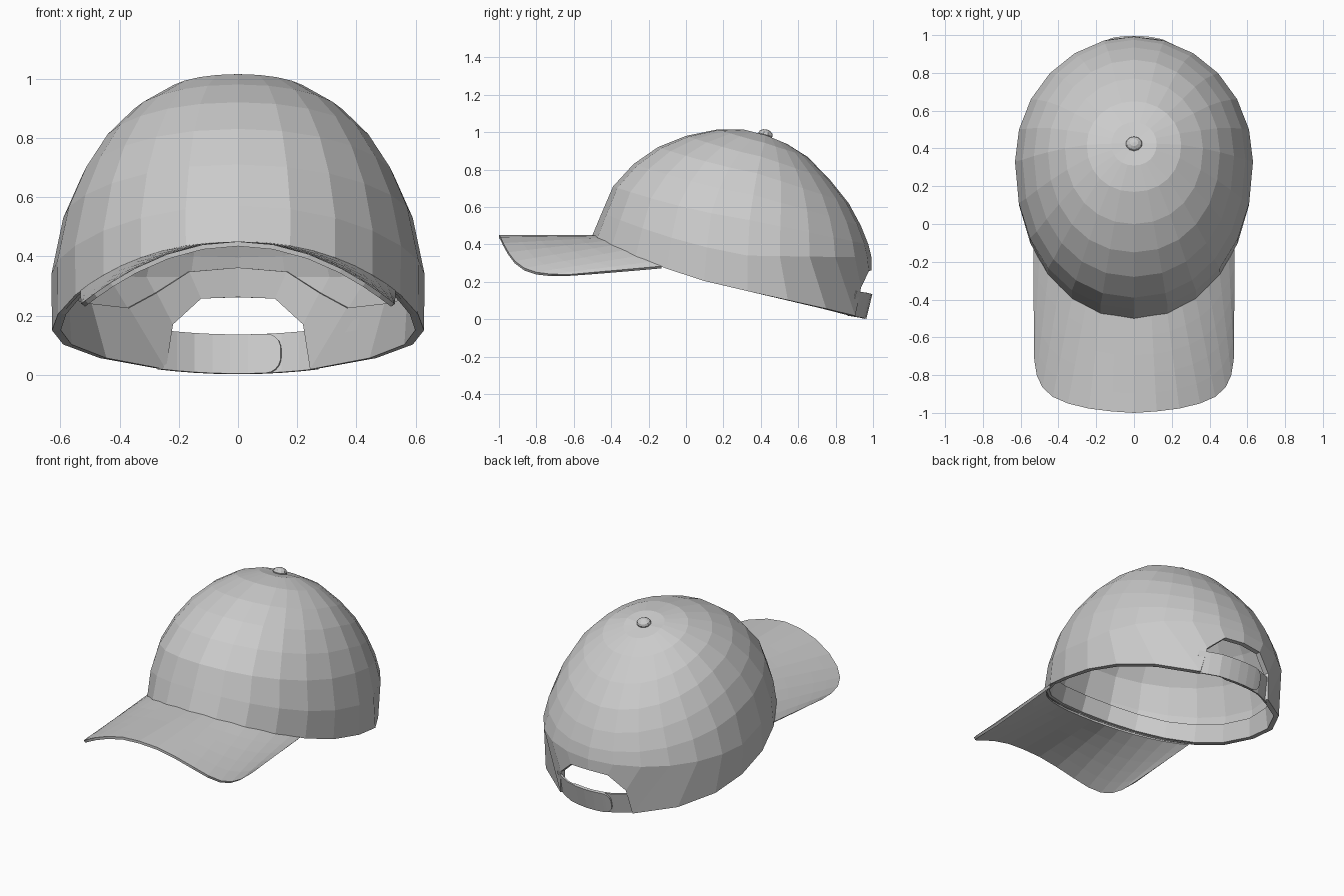
import bpy, bmesh
from math import sin, cos, pi, radians, sqrt, copysign
from mathutils import Vector

if "Cube" in bpy.data.objects:
    bpy.data.objects.remove(bpy.data.objects["Cube"])

COLS = 24
CENTRE = Vector((0, 0.33, 0))
# Crown rings, top to bottom: front y, front z, side x, side z, back y, back z, centre y
RINGS = [
    (0.31, 1.014, 0.12, 0.985, 0.54, 0.937, 0.425),
    (0.17, 1.015, 0.25, 0.943, 0.65, 0.868, 0.42),
    (0.00, 0.980, 0.365, 0.870, 0.77, 0.745, 0.40),
    (-0.15, 0.92, 0.455, 0.780, 0.87, 0.620, 0.38),
    (-0.28, 0.83, 0.53, 0.665, 0.935, 0.50, 0.36),
    (-0.39, 0.71, 0.59, 0.53, 0.975, 0.40, 0.34),
    (-0.45, 0.57, 0.63, 0.34, 0.992, 0.33, 0.33),
    (-0.50, 0.45, 0.628, 0.15, 0.957, 0.01, 0.33),
]
LAST = len(RINGS) - 1
# Rim columns around the back opening: steps from back -> (angle from back, height)
ARCH = {0: (0, 0.262), 1: (12, 0.257), 2: (21.5, 0.17), 3: (24, 0.018),
        4: (48, None), 5: (70, None)}


def ring_point(k, t):
    """Point on ring k; t = 0 at the front, pi at the back."""
    fy, fz, sx, sz, by, bz, cy = RINGS[k]
    s, c = sin(t), cos(t)
    if c > 0:
        s = copysign(abs(s) ** 0.94, s)
        bend = 0.4 * k / LAST
        w = (1 - bend) * c + bend * c * c
        return Vector((sx * s, cy + (fy - cy) * c ** 0.94, sz + (fz - sz) * w))
    return Vector((sx * s, cy - (by - cy) * c, sz - (bz - sz) * c))


def rim_point(i):
    """Bottom edge of the crown, lifted into an arch at the back."""
    steps = i - COLS // 2
    if abs(steps) not in ARCH:
        return ring_point(LAST, 2 * pi * i / COLS)
    angle, z = ARCH[abs(steps)]
    p = ring_point(LAST, pi + copysign(radians(angle), steps))
    if z is not None:
        p.y += 0.035 * z / 0.26
        p.z = z
    return p


def grid_object(name, rows, closed=False, thickness=0.0, offset=-1.0):
    """Quad surface through rows of points, optionally thickened."""
    bm = bmesh.new()
    vs = [[bm.verts.new(p) for p in row] for row in rows]
    n = len(rows[0])
    for a, b in zip(vs, vs[1:]):
        for j in range(n if closed else n - 1):
            m = (j + 1) % n
            bm.faces.new((a[j], b[j], b[m], a[m]))
    bmesh.ops.remove_doubles(bm, verts=bm.verts, dist=1e-5)
    mesh = bpy.data.meshes.new(name)
    bm.to_mesh(mesh)
    bm.free()
    ob = bpy.data.objects.new(name, mesh)
    bpy.context.collection.objects.link(ob)
    if thickness:
        mod = ob.modifiers.new("thickness", 'SOLIDIFY')
        mod.thickness = thickness
        mod.offset = offset
    return ob


# Crown: domed shell with an arched opening at the back
apex = Vector((0, 0.43, 0.978))
rows = [[apex.copy() for i in range(COLS)]]
rows += [[ring_point(k, 2 * pi * i / COLS) for i in range(COLS)] for k in range(LAST)]
rim = [rim_point(i) for i in range(COLS)]
rows.append(rim)
grid_object("crown", rows, closed=True, thickness=0.012)

# Sweatband: thicker strip inside the rim, following the arch
inner_low, inner_top, outer_top = [], [], []
for p, above in zip(rim, rows[-2]):
    up = above - p
    q = p + up.normalized() * max(0.10, 0.66 * up.length)
    inward = (CENTRE - Vector((p.x, p.y, 0))).normalized()
    inner_low.append(p + inward * 0.03)
    inner_top.append(q + inward * 0.033)
    outer_top.append(q + inward * 0.02)
grid_object("sweatband", [rim, inner_low, inner_top, outer_top], closed=True)

# Bill: lofted from the front rim to a rounded, arched outer edge
half = [(0, 0, -1.0), (7.5, 0.12, -0.992), (15, 0.24, -0.977), (22.5, 0.35, -0.95),
        (30, 0.43, -0.915), (37.5, 0.485, -0.865), (45, 0.515, -0.80),
        (52, 0.528, -0.72), (57, 0.53, -0.62)]
edge = [(-a, -x, y) for a, x, y in half[:0:-1]] + half
STEPS = 5
bill = []
for r in range(STEPS + 1):
    row = []
    for a, x, y in edge:
        start = ring_point(LAST, radians(a))
        start.y += 0.008
        row.append(start.lerp(Vector((x, y, 0.45 - 0.75 * x * x)), r / STEPS))
    bill.append(row)
grid_object("bill", bill, thickness=0.016)


# Back straps: two overlapping curved bands, each with a rounded end
def strap(name, side, push):
    radius, tip, root = 0.05, -0.145, 0.27
    xs = [root - (root - tip - radius) * i / 6 for i in range(7)]
    xs += [tip + radius * (1 - sin(radians(a))) for a in (20, 40, 60, 80, 90)]
    cols = []
    for x in xs:
        d = min(x - tip, radius)
        inset = radius - sqrt(max(0, radius ** 2 - (radius - d) ** 2))
        low = 0.003 + 0.015 * (x / 0.26) ** 2
        tuck = 0.022 * max(0, (x - 0.15) / 0.12)
        y = 0.33 + 0.627 * sqrt(1 - (x / 0.62) ** 2) + push - tuck
        col = []
        for f in (1, 0.5, 0):
            h = inset + f * (0.132 - 2 * inset)
            col.append(Vector((side * x, y + 0.032 * h / 0.132, low + h)))
        cols.append(col)
    grid_object(name, cols, thickness=0.01, offset=0)


strap("outer_strap", 1, 0.003)
strap("inner_strap", -1, -0.008)

# Button on top of the crown
bpy.ops.mesh.primitive_uv_sphere_add(segments=10, ring_count=6, radius=1,
                                     location=(0, 0.425, 0.987), rotation=(-0.27, 0, 0))
button = bpy.context.object
button.name = "top_button"
button.scale = (0.044, 0.04, 0.028)
